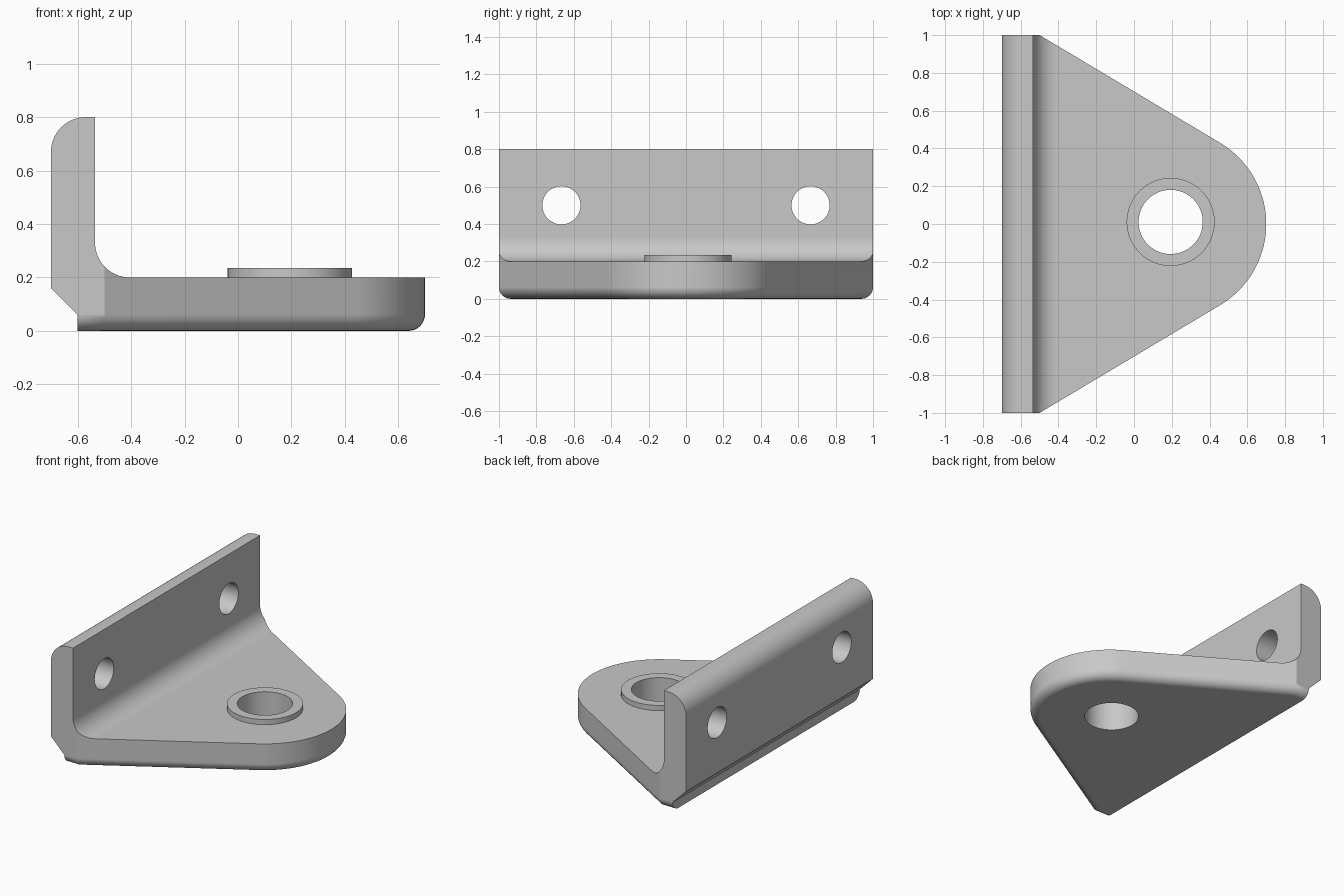
import bpy
import bmesh
from math import acos, atan2, cos, hypot, pi, radians, sin

cube = bpy.data.objects.get("Cube")
if cube:
    bpy.data.objects.remove(cube, do_unlink=True)

metal = bpy.data.materials.new("plain grey metal")
metal.use_nodes = True
grey = (0.58, 0.58, 0.58, 1)
metal.diffuse_color = grey
metal.node_tree.nodes["Principled BSDF"].inputs["Base Color"].default_value = grey


def arc(cx, cy, r, start, end, steps=16):
    """Points on an arc, angles in radians."""
    return [(cx + r * cos(start + (end - start) * i / steps),
             cy + r * sin(start + (end - start) * i / steps)) for i in range(steps + 1)]


def add_object(name, bm):
    bmesh.ops.recalc_face_normals(bm, faces=bm.faces)
    mesh = bpy.data.meshes.new(name)
    bm.to_mesh(mesh)
    bm.free()
    mesh.materials.append(metal)
    obj = bpy.data.objects.new(name, mesh)
    bpy.context.collection.objects.link(obj)
    return obj


def prism(points, offset):
    """Closed solid: a face through 3D points, extruded by an offset."""
    bm = bmesh.new()
    face = bm.faces.new([bm.verts.new(p) for p in points])
    result = bmesh.ops.extrude_face_region(bm, geom=[face], use_keep_orig=True)
    top = [v for v in result["geom"] if isinstance(v, bmesh.types.BMVert)]
    bmesh.ops.translate(bm, verts=top, vec=offset)
    return bm


def boolean(obj, helper, operation):
    """Apply a boolean and discard its helper solid."""
    helper.hide_render = True
    mod = obj.modifiers.new(operation.lower(), "BOOLEAN")
    mod.object, mod.operation, mod.solver = helper, operation, "EXACT"
    bpy.context.view_layer.update()
    graph = bpy.context.evaluated_depsgraph_get()
    mesh = bpy.data.meshes.new_from_object(obj.evaluated_get(graph))
    obj.modifiers.clear()
    obj.data = mesh
    bpy.data.objects.remove(helper, do_unlink=True)


def finish(obj):
    bpy.ops.object.select_all(action="DESELECT")
    obj.select_set(True)
    bpy.context.view_layer.objects.active = obj
    bpy.ops.object.shade_smooth_by_angle(angle=radians(30))
    mod = obj.modifiers.new("flat face normals", "WEIGHTED_NORMAL")
    mod.keep_sharp = True


# Plan outline: wide back tapering along tangents to a round nose
nose_x, nose_r, corner_x = 0.2, 0.5, -0.5
dx = corner_x - nose_x
tangent = atan2(1, dx) - acos(nose_r / hypot(dx, 1))
plan = [(-0.9, -1), (corner_x, -1)]
plan += arc(nose_x, 0, nose_r, -tangent, tangent, 40)
plan += [(corner_x, 1), (-0.9, 1)]
bm = prism([(x, y, 0) for x, y in plan], (0, 0, 1))

# Rounded lower rim, everywhere except along the back
rim = [e for e in bm.edges if all(abs(v.co.z) < 1e-5 for v in e.verts)
       and not all(v.co.x < -0.8 for v in e.verts)]
bmesh.ops.bevel(bm, geom=rim, offset=0.062, offset_type="OFFSET", segments=8,
                profile=0.5, affect="EDGES", clamp_overlap=False)
bracket = add_object("bracket_body", bm)

# Side profile: upright flange, inner fillet, rounded top, chamfered heel
profile = [(-0.6, -0.1), (0.9, -0.1), (0.9, 0.2)]
profile += arc(-0.405, 0.33, 0.13, -pi / 2, -pi)
profile += [(-0.535, 0.8)]
profile += arc(-0.57, 0.67, 0.13, pi / 2, pi)
profile += [(-0.7, 0.16), (-0.6, 0.06)]
side = add_object("profile_helper", prism([(x, -1.2, z) for x, z in profile], (0, 2.4, 0)))
boolean(bracket, side, "INTERSECT")

# Pivot hole through the plate
hole_x, hole_y, hole_r, collar_r = 0.194, 0.011, 0.17, 0.233
circle = arc(hole_x, hole_y, hole_r, 0, 2 * pi, 64)[:-1]
boolean(bracket, add_object("pivot_cutter", prism([(x, y, -0.2) for x, y in circle],
                                                  (0, 0, 0.7))), "DIFFERENCE")

# Two mounting holes through the flange
for y in (-0.666, 0.666):
    circle = arc(y, 0.5, 0.102, 0, 2 * pi, 48)[:-1]
    boolean(bracket, add_object("mount_cutter", prism([(-0.9, a, b) for a, b in circle],
                                                      (0.6, 0, 0))), "DIFFERENCE")
finish(bracket)

# Raised collar round the pivot hole
bm = bmesh.new()
section = [(hole_r, 0.2), (collar_r, 0.2), (collar_r, 0.235), (hole_r, 0.235)]
verts = [bm.verts.new((hole_x + r, hole_y, z)) for r, z in section]
edges = [bm.edges.new((verts[i], verts[i - 1])) for i in range(4)]
bmesh.ops.spin(bm, geom=verts + edges, cent=(hole_x, hole_y, 0), axis=(0, 0, 1),
               angle=2 * pi, steps=64, use_merge=True)
bmesh.ops.remove_doubles(bm, verts=bm.verts, dist=1e-5)
finish(add_object("pivot_collar", bm))
